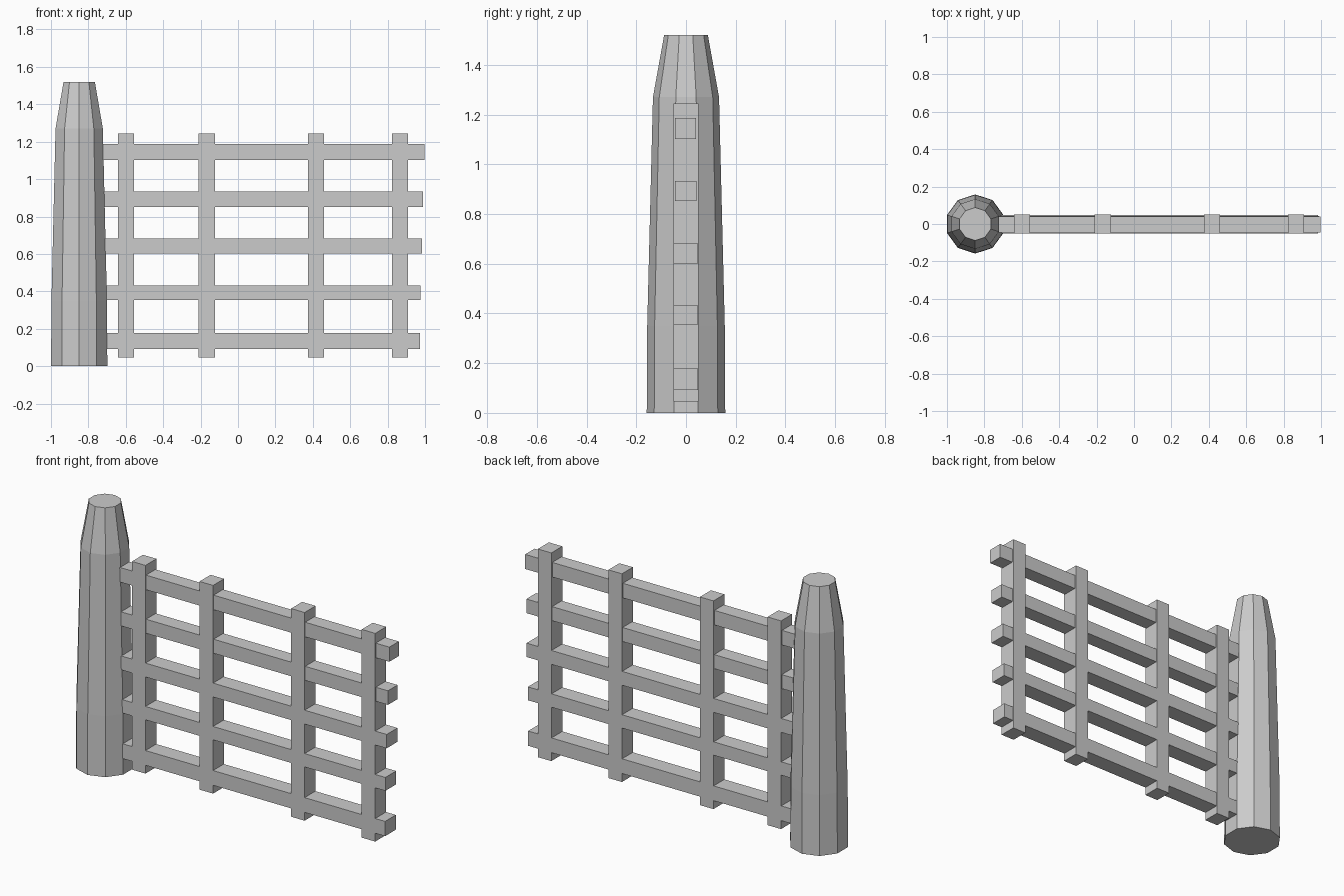
import bpy, bmesh
from math import cos, sin, tau, pi

if "Cube" in bpy.data.objects:
    bpy.data.objects.remove(bpy.data.objects["Cube"])


def make_object(name, bm):
    bmesh.ops.recalc_face_normals(bm, faces=bm.faces)
    mesh = bpy.data.meshes.new(name)
    bm.to_mesh(mesh)
    bm.free()
    obj = bpy.data.objects.new(name, mesh)
    bpy.context.collection.objects.link(obj)
    return obj


def box(name, x0, x1, y0, y1, z0, z1):
    bm = bmesh.new()
    bmesh.ops.create_cube(bm, size=1)
    for v in bm.verts:
        v.co.x = x1 if v.co.x > 0 else x0
        v.co.y = y1 if v.co.y > 0 else y0
        v.co.z = z1 if v.co.z > 0 else z0
    return make_object(name, bm)


# Ten-sided tapered post, with a flat side facing the fence
SIDES = 10
PROFILE = [(0.158, 0), (0.156, 0.35), (0.133, 1.27), (0.088, 1.52)]
bm = bmesh.new()
rings = []
for r, z in PROFILE:
    rings.append([bm.verts.new((-0.849 + r * cos(tau * i / SIDES + pi / 2),
                                r * sin(tau * i / SIDES + pi / 2), z))
                  for i in range(SIDES)])
for a, b in zip(rings, rings[1:]):
    for i in range(SIDES):
        j = (i + 1) % SIDES
        bm.faces.new((a[i], a[j], b[j], b[i]))
bm.faces.new(rings[0])
bm.faces.new(rings[-1])
make_object("gate_post", bm)

# Upright slats
for n, x in enumerate((-0.598, -0.167, 0.417, 0.867)):
    box(f"upright_{n + 1}", x - 0.043, x + 0.043, -0.05, 0.05, 0.045, 1.245)

# Horizontal rails: bottom z, top z, right end, y range
RAILS = [(0.093, 0.178, 0.973, -0.05, 0.048),
         (0.355, 0.432, 0.975, -0.05, 0.048),
         (0.602, 0.682, 0.983, -0.05, 0.048),
         (0.852, 0.933, 0.988, -0.045, 0.043),
         (1.103, 1.187, 0.997, -0.045, 0.041)]
for n, (z0, z1, end, y0, y1) in enumerate(RAILS):
    box(f"rail_{n + 1}", -0.74, end, y0, y1, z0, z1)
